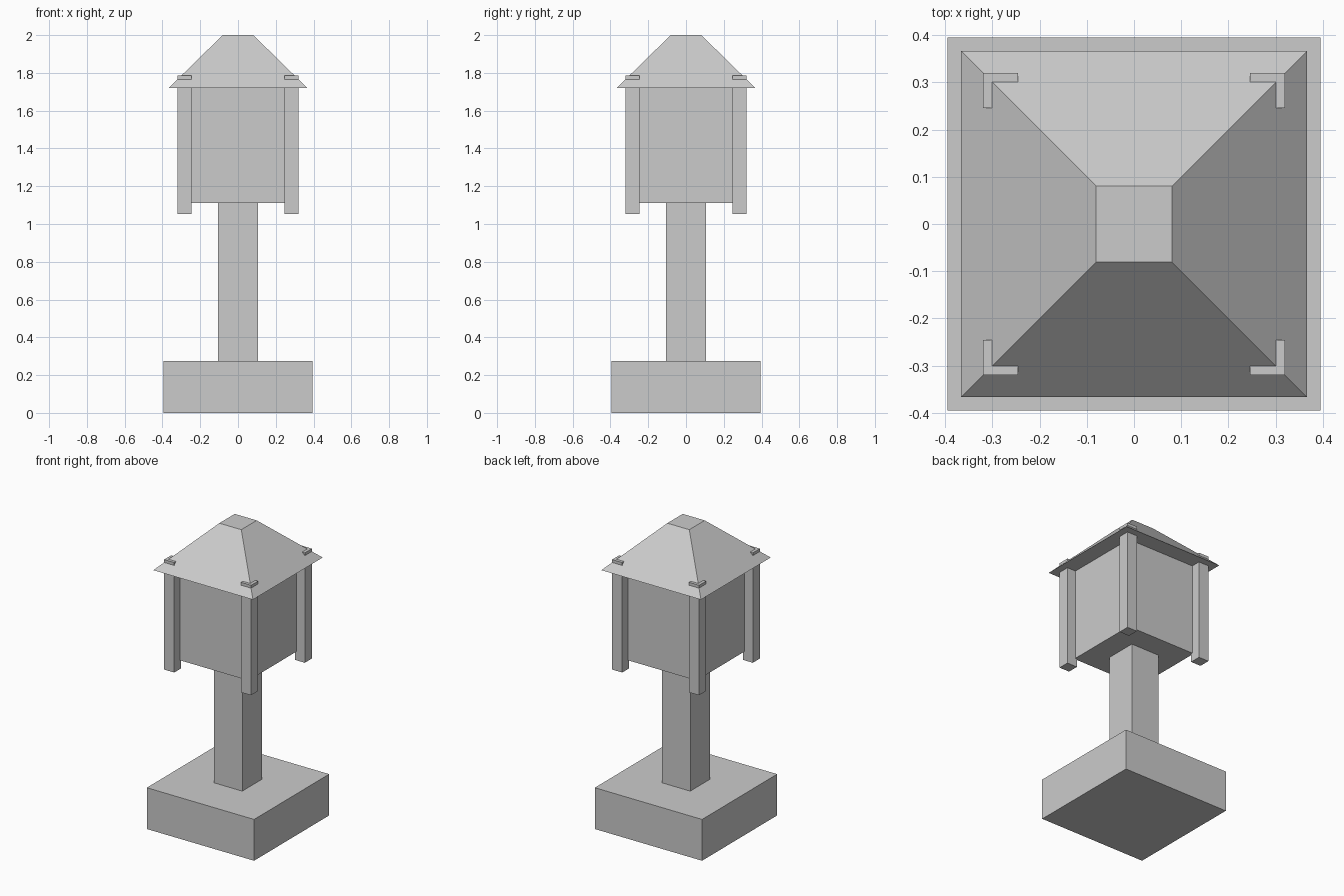
import bpy
import bmesh

cube = bpy.data.objects.get("Cube")
if cube:
    bpy.data.objects.remove(cube, do_unlink=True)

# Single stone colour
GREY = (0.6, 0.6, 0.6, 1.0)
stone = bpy.data.materials.new("light_grey_stone")
stone.use_nodes = True
stone.diffuse_color = GREY
stone.node_tree.nodes["Principled BSDF"].inputs["Base Color"].default_value = GREY


def square_block(name, half_bottom, half_top, z0, z1, x=0.0, y=0.0):
    """Square block or truncated pyramid between two heights."""
    bm = bmesh.new()
    bmesh.ops.create_cube(bm, size=2)
    for v in bm.verts:
        half = half_top if v.co.z > 0 else half_bottom
        v.co.x *= half
        v.co.y *= half
        v.co.z = z1 if v.co.z > 0 else z0
    mesh = bpy.data.meshes.new(name)
    bm.to_mesh(mesh)
    bm.free()
    mesh.materials.append(stone)
    obj = bpy.data.objects.new(name, mesh)
    obj.location = (x, y, 0)
    bpy.context.collection.objects.link(obj)
    return obj


# Base, column and lamp box
square_block("base", 0.395, 0.395, 0, 0.275)
square_block("column", 0.105, 0.105, 0.275, 1.11)
square_block("lamp_box", 0.257, 0.257, 1.11, 1.72)

# Hipped roof with a flat top
square_block("roof", 0.367, 0.081, 1.72, 2.0)

# Corner posts that poke through the roof
POST_CENTRE = 0.283
for side, sx in (("left", 1), ("right", -1)):
    for end, sy in (("front", -1), ("back", 1)):
        square_block(f"{end}_{side}_post", 0.037, 0.037, 1.053, 1.785,
                     sx * POST_CENTRE, sy * POST_CENTRE)
